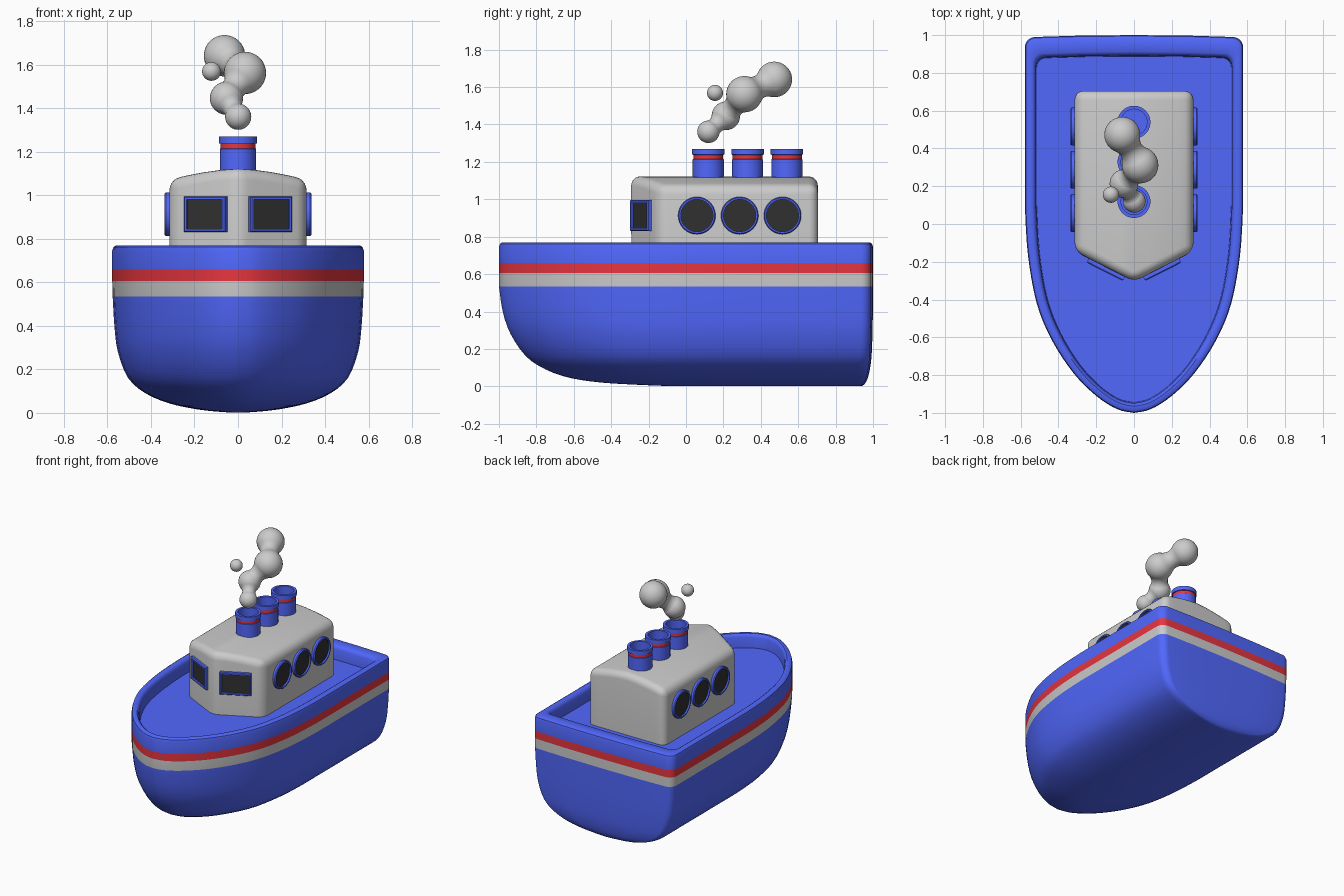
import bpy, bmesh, math
from mathutils import Vector, Matrix

if "Cube" in bpy.data.objects:
    bpy.data.objects.remove(bpy.data.objects["Cube"])


def material(name, color):
    m = bpy.data.materials.new(name)
    m.diffuse_color = (*color, 1)
    m.use_nodes = True
    m.node_tree.nodes["Principled BSDF"].inputs["Base Color"].default_value = m.diffuse_color
    return m


BLUE = material("blue_paint", (0.082, 0.138, 0.98))
RED = material("red_paint", (0.80, 0.036, 0.05))
DARK = material("dark_glass", (0.03, 0.03, 0.03))


def finish(name, bm, mats=(), angle=38):
    bmesh.ops.recalc_face_normals(bm, faces=bm.faces)
    me = bpy.data.meshes.new(name)
    bm.to_mesh(me)
    bm.free()
    for m in mats:
        me.materials.append(m)
    me.shade_smooth()
    me.set_sharp_from_angle(angle=math.radians(angle))
    ob = bpy.data.objects.new(name, me)
    bpy.context.collection.objects.link(ob)
    return ob


def loft(name, rings, mats=(), band_mats=None, caps=(True, True), end_mat=0):
    """Skin a list of closed rings; band_mats maps a band number to a material slot."""
    bm = bmesh.new()
    vs = [[bm.verts.new(p) for p in ring] for ring in rings]
    n = len(rings[0])
    for i in range(len(vs) - 1):
        for j in range(n):
            k = (j + 1) % n
            f = bm.faces.new((vs[i][j], vs[i][k], vs[i + 1][k], vs[i + 1][j]))
            f.material_index = (band_mats or {}).get(i, 0)
    if caps[0]:
        bm.faces.new(vs[0][::-1])
    if caps[1]:
        bm.faces.new(vs[-1]).material_index = end_mat
    return finish(name, bm, mats)


def spline(pts, steps):
    """Catmull-Rom curve through points of any dimension."""
    out = []
    for i in range(len(pts) - 1):
        a, b = pts[max(i - 1, 0)], pts[i]
        c, d = pts[i + 1], pts[min(i + 2, len(pts) - 1)]
        for s in range(steps):
            t = s / steps
            out.append(tuple(
                q + 0.5 * t * (r - p + t * (2 * p - 5 * q + 4 * r - u + t * (3 * (q - r) + u - p)))
                for p, q, r, u in zip(a, b, c, d)))
    return out + [tuple(pts[-1])]


def circle(n, r):
    return [(r * math.cos(2 * math.pi * i / n), r * math.sin(2 * math.pi * i / n)) for i in range(n)]


# Hull: half outline of the deck, bow to stern, then scaled for each level
half = spline([(0, -1), (.09, -.98), (.2, -.91), (.32, -.79), (.435, -.615),
               (.515, -.42), (.562, -.16), (.578, .1)], 4)
half += [(.578, .4), (.578, .7)]
half += [(.523 + .055 * math.cos(a), .935 + .055 * math.sin(a))
         for a in [math.pi / 2 * i / 6 for i in range(7)]]
half += [(.3, .997), (0, 1)]
outline = half + [(-x, y) for x, y in half[-2:0:-1]]


def hull_ring(z, w, bow, stern):
    return [(x * w / .578,
             .1 + (y - .1) * ((.1 - bow) / 1.1 if y < .1 else (stern - .1) / .9), z)
            for x, y in outline]


# Levels: height, half width, bow y, stern y
lower = spline([(.002, .04, -.1, .94), (.008, .12, -.25, .95), (.02, .21, -.45, .96),
                (.045, .32, -.62, .972), (.09, .425, -.75, .983), (.16, .505, -.855, .992),
                (.28, .552, -.938, .997), (.40, .568, -.98, .999), (.535, .576, -1, 1)], 3)
rim = [(.605, .578, -1, 1), (.66, .578, -1, 1), (.745, .578, -1, 1), (.762, .573, -.995, .995),
       (.77, .560, -.983, .982), (.77, .538, -.965, .912), (.762, .526, -.956, .9),
       (.745, .519, -.949, .892), (.67, .515, -.945, .888)]
first = len(lower) - 1
loft("hull", [hull_ring(*row) for row in lower + rim], (BLUE, None, RED),
     {first: 1, first + 1: 2})

# Cabin: pointed front, cambered roof, rounded edges
bm = bmesh.new()
W = .315
cols = []
for x in [W * k for k in (-1, -.75, -.5, -.25, 0, .25, .5, .75, 1)]:
    top = 1.122 - .05 * (abs(x) / W) ** 1.6
    front = -.305 + .16 * abs(x) / W
    cols.append([bm.verts.new((x, y, z)) for y, z in
                 ((front, .64), (front, top), (.705, top), (.705, .64))])
for a, b in zip(cols, cols[1:]):
    for i in range(3):
        bm.faces.new((a[i], b[i], b[i + 1], a[i + 1]))
for c in (cols[0], cols[-1]):
    bm.faces.new(c)
bmesh.ops.recalc_face_normals(bm, faces=bm.faces)
edges = [e for e in bm.edges if len(e.link_faces) == 2 and e.calc_face_angle() > math.radians(30)]
bmesh.ops.bevel(bm, geom=edges, offset=.048, offset_type='OFFSET', segments=5,
                profile=.5, affect='EDGES')
finish("cabin", bm)


# Framed windows: round on the sides, rectangular on the front
def window(name, shape, rx, ry, frame, centre, normal):
    n = Vector(normal).normalized()
    up = Vector((0, 0, 1))
    side = up.cross(n)
    c = Vector(centre)

    def ring(inset, depth):
        return [c + side * x * (rx - inset) + up * y * (ry - inset) + n * depth for x, y in shape]
    loft(name, [ring(0, -.03), ring(0, .018), ring(.005, .024), ring(frame, .024), ring(frame, .012)],
         (BLUE, DARK), caps=(True, True), end_mat=1)


square = [(-1, -1), (1, -1), (1, 1), (-1, 1)]
for s, label in ((1, "right"), (-1, "left")):
    for i in range(3):
        window(f"porthole_{label}_{i + 1}", circle(40, 1), .1, .1, .014,
               (s * (W - .002), .058 + .229 * i, .913), (s, 0, 0))
    window(f"front_window_{label}", square, .107, .0825, .015,
           (s * .144, -.232, .913), (s * .16, -W, 0))

# Funnels: hollow, with a red band under the cap
profile = [(.083, 1.05), (.083, 1.213), (.08, 1.215), (.08, 1.238), (.087, 1.239),
           (.087, 1.27), (.069, 1.27), (.069, 1.13)]
for i in range(3):
    loft(f"funnel_{i + 1}",
         [[(x, y + .119 + .21 * i, z) for x, y in circle(40, r)] for r, z in profile],
         (BLUE, RED), {2: 1})

# Smoke: puffs joined by concave necks, plus one loose puff
puffs = [(Vector((.001, .12, 1.361)), .06), (Vector((-.053, .213, 1.446)), .076),
         (Vector((.032, .312, 1.562)), .097), (Vector((-.062, .472, 1.641)), .095),
         (Vector((-.122, .155, 1.569)), .043)]
for i, (c, r) in enumerate(puffs):
    bm = bmesh.new()
    bmesh.ops.create_uvsphere(bm, u_segments=32, v_segments=20, radius=r,
                              matrix=Matrix.Translation(c))
    finish(f"smoke_puff_{i + 1}", bm)
ang = math.radians(55)
for i in range(3):
    (a, ra), (b, rb) = puffs[i], puffs[i + 1]
    axis = (b - a).normalized()
    u = axis.orthogonal().normalized()
    v = axis.cross(u)
    p, q = a + axis * ra * math.cos(ang), b - axis * rb * math.cos(ang)
    dip = (q - p).length / math.tan(ang)
    rings = []
    for k in range(9):
        t = k / 8
        r = (ra * (1 - t) + rb * t) * math.sin(ang) - dip * t * (1 - t)
        rings.append([p.lerp(q, t) + u * x + v * y for x, y in circle(32, r)])
    loft(f"smoke_neck_{i + 1}", rings, caps=(False, False))
